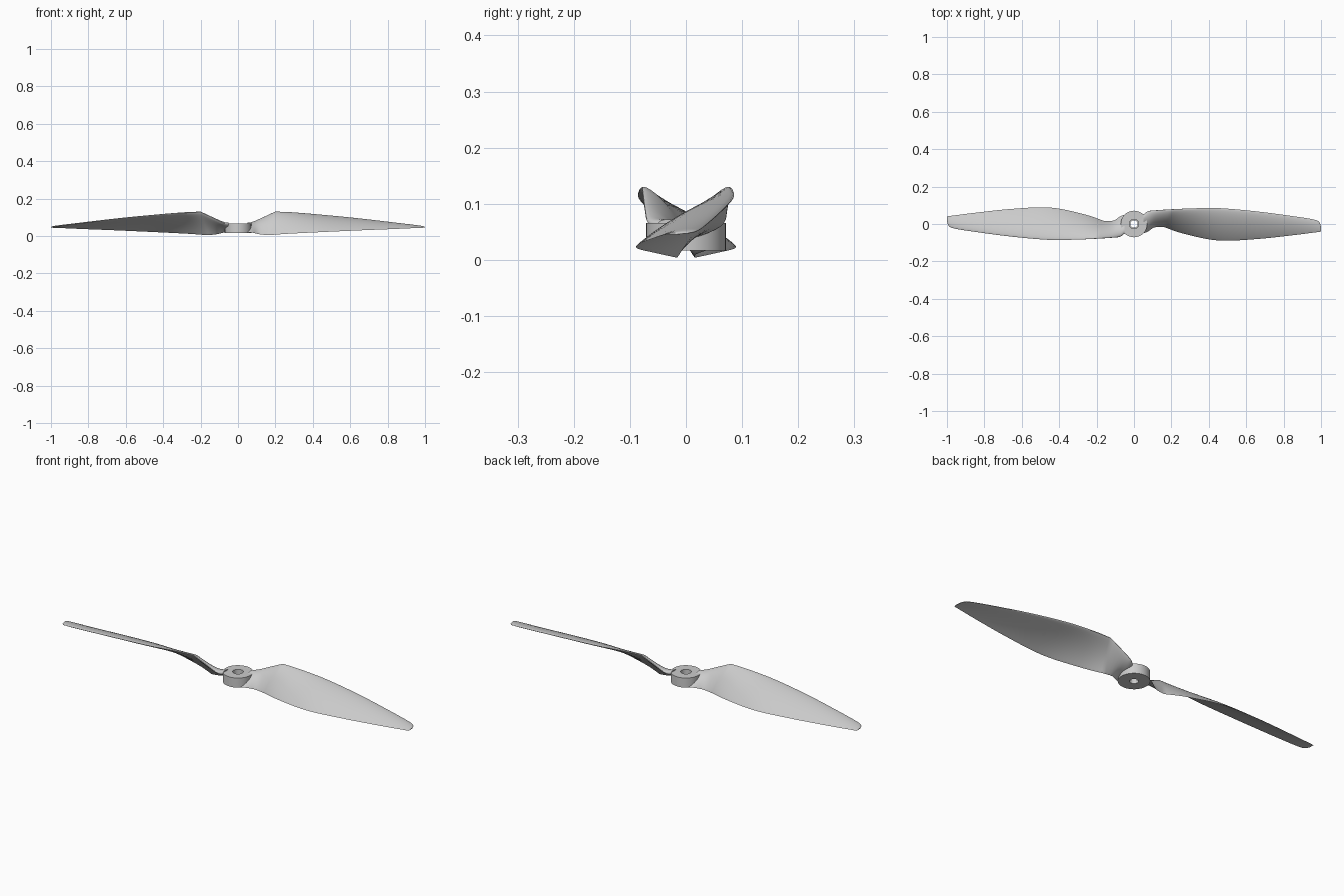
import bpy, bmesh, math
from mathutils import Vector

if "Cube" in bpy.data.objects:
    bpy.data.objects.remove(bpy.data.objects["Cube"])

grey = bpy.data.materials.new("light_grey")
grey.use_nodes = True
COLOUR = (0.6, 0.6, 0.6, 1)
grey.diffuse_color = COLOUR
grey.node_tree.nodes["Principled BSDF"].inputs["Base Color"].default_value = COLOUR


def make_object(name, bm, angle):
    bmesh.ops.recalc_face_normals(bm, faces=bm.faces)
    mesh = bpy.data.meshes.new(name)
    bm.to_mesh(mesh)
    bm.free()
    mesh.materials.append(grey)
    obj = bpy.data.objects.new(name, mesh)
    bpy.context.collection.objects.link(obj)
    bpy.ops.object.select_all(action='DESELECT')
    obj.select_set(True)
    bpy.context.view_layer.objects.active = obj
    bpy.ops.object.shade_smooth_by_angle(angle=math.radians(angle))
    return obj


def loft(bm, rings, close):
    """Skin consecutive rings of vertices with quads."""
    pairs = list(zip(rings, rings[1:]))
    if close:
        pairs.append((rings[-1], rings[0]))
    for a, b in pairs:
        n = len(a)
        for i in range(n):
            j = (i + 1) % n
            bm.faces.new((a[i], a[j], b[j], b[i]))


def catmull(p0, p1, p2, p3, t):
    return 0.5 * (2 * p1 + (p2 - p0) * t + (2 * p0 - 5 * p1 + 4 * p2 - p3) * t * t
                  + (3 * p1 - p0 - 3 * p2 + p3) * t ** 3)


# Blade stations: leading edge, trailing edge, thickness
ROOT = [
    ((.05, .05, .065), (.05, -.05, .018), .032),
    ((.075, .068, .07), (.075, -.04, .018), .026),
    ((.12, .073, .092), (.11, -.018, .01), .022),
    ((.2, .078, .13), (.16, -.016, .004), .02),
]
OUTER = [
    ROOT[-1],
    ((.3, .083, .125), (.27, -.053, .012), .019),
    ((.45, .085, .112), (.45, -.088, .021), .018),
    ((.65, .068, .092), (.65, -.081, .03), .015),
    ((.85, .042, .068), (.85, -.06, .038), .011),
    ((.96, .024, .054), (.96, -.046, .043), .008),
    ((.99, .01, .049), (.99, -.042, .044), .006),
    ((1, -.015, .046), (1, -.04, .0445), .003),
]


def stations(keys, steps, smooth):
    result = []
    for k in range(len(keys) - 1):
        near = [keys[min(max(k + d, 0), len(keys) - 1)] for d in (-1, 0, 1, 2)]
        for s in range(steps):
            t = s / steps
            if smooth:
                lead, trail = (catmull(*(Vector(q[e]) for q in near), t) for e in (0, 1))
            else:
                lead, trail = (Vector(near[1][e]).lerp(Vector(near[2][e]), t) for e in (0, 1))
            thick = near[1][2] * (1 - t) + near[2][2] * t
            result.append((lead, trail, thick))
    result.append((Vector(keys[-1][0]), Vector(keys[-1][1]), keys[-1][2]))
    return result


def section(lead, trail, thick, count=32):
    """Cambered aerofoil with a round nose and a thin tail."""
    chord = trail - lead
    up = Vector((0, chord.z, -chord.y)).normalized()
    points = []
    for i in range(count):
        a = 2 * math.pi * i / count
        u = (1 - math.cos(a)) / 2
        camber = 0.05 * chord.length * 4 * u * (1 - u)
        half = thick * 0.62 * math.sin(a) * (1 - 0.75 * u)
        points.append(lead + chord * u + up * (camber + half))
    return points


def blade(name, side):
    bm = bmesh.new()
    rows = stations(ROOT, 4, True)[:-1] + stations(OUTER, 6, True)
    rings = []
    for row in rows:
        rings.append([bm.verts.new((side * p.x, side * p.y, p.z)) for p in section(*row)])
    loft(bm, rings, False)
    bm.faces.new(rings[0])
    bm.faces.new(rings[-1])
    return make_object(name, bm, 35)


# Hub: a lathed ring with a stepped bore
def hub():
    profile = [(.025, .066), (.071, .066), (.071, .017), (.02, .017), (.02, .03), (.025, .03)]
    bm = bmesh.new()
    rings = []
    for r, z in profile:
        ring = []
        for i in range(48):
            a = 2 * math.pi * i / 48
            ring.append(bm.verts.new((r * math.cos(a), r * math.sin(a), z)))
        rings.append(ring)
    loft(bm, rings, True)
    return make_object("hub", bm, 30)


hub()
blade("left_blade", 1)
blade("right_blade", -1)
